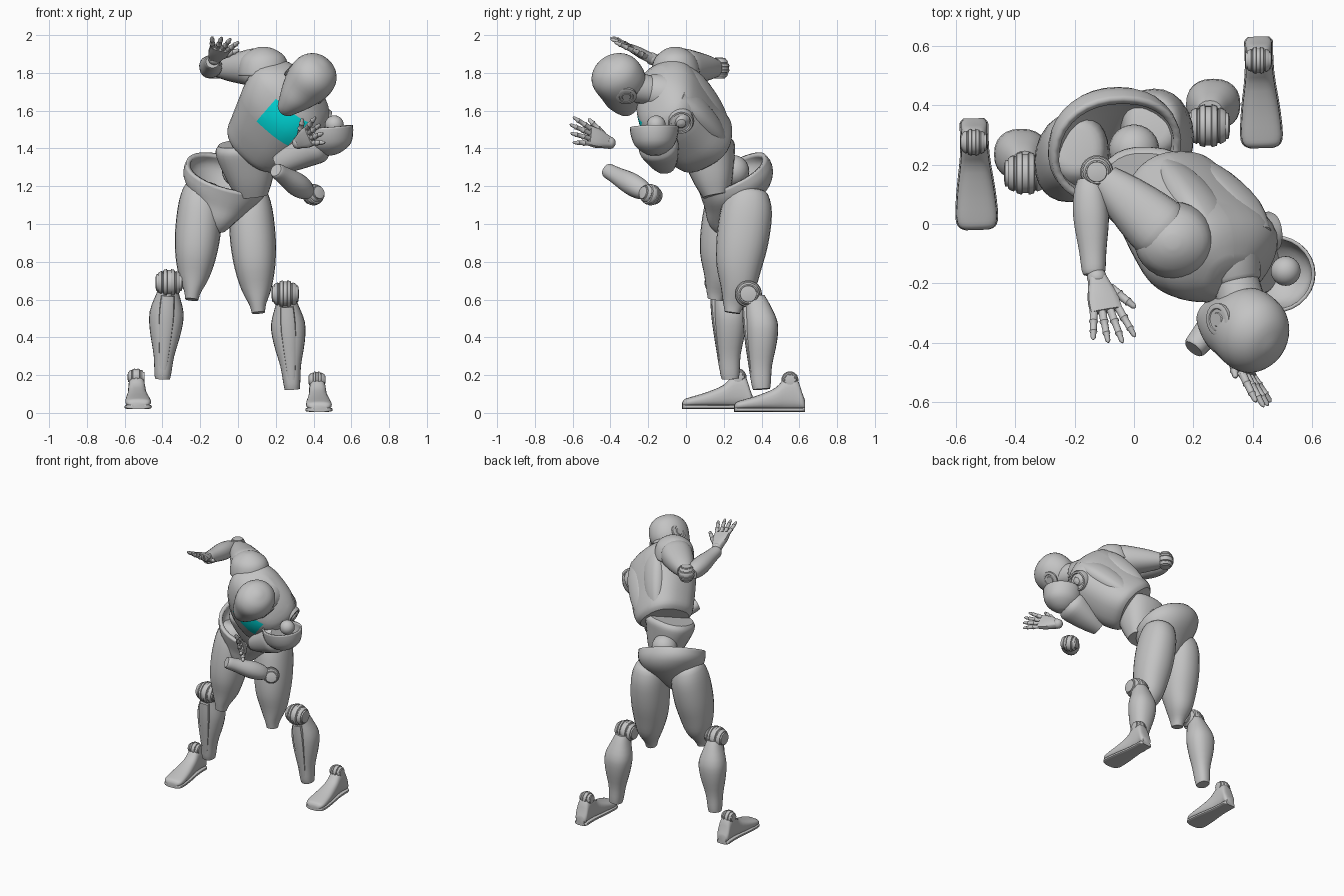
import bpy, bmesh, math
from mathutils import Vector, Matrix

cube = bpy.data.objects.get("Cube")
if cube:
    bpy.data.objects.remove(cube, do_unlink=True)


def material(name, colour):
    m = bpy.data.materials.new(name)
    m.use_nodes = True
    m.diffuse_color = colour
    bsdf = next(n for n in m.node_tree.nodes if n.type == 'BSDF_PRINCIPLED')
    bsdf.inputs["Base Color"].default_value = colour
    return m


GREY = material("shell grey", (0.55, 0.55, 0.55, 1))
CYAN = material("chest cyan", (0, 0.88, 0.88, 1))
X = Vector((1, 0, 0))


def frame(a, b, hint):
    """Matrix at a, z towards b, x near hint."""
    a = Vector(a)
    z = (Vector(b) - a).normalized()
    h = Vector(hint)
    x = (h - z * h.dot(z)).normalized()
    m = Matrix((x, z.cross(x), z)).transposed().to_4x4()
    m.translation = a
    return m


def spline(rows, steps):
    """Catmull-Rom resampling of section rows."""
    out = []
    for i in range(len(rows) - 1):
        p0, p1 = rows[max(i - 1, 0)], rows[i]
        p2, p3 = rows[i + 1], rows[min(i + 2, len(rows) - 1)]
        for k in range(steps):
            u = k / steps
            out.append([q1 + u * (q2 - q0) / 2 + u * u * (q0 - 2.5 * q1 + 2 * q2 - q3 / 2)
                        + u ** 3 * (1.5 * (q1 - q2) + (q3 - q0) / 2)
                        for q0, q1, q2, q3 in zip(p0, p1, p2, p3)])
    return out + [list(rows[-1])]


def loft(name, a, b, rows, hint=X, sides=24, power=2, steps=3, open_end=False, thick=0):
    """Rows: fraction along a-b, offset x, offset y, radius x, radius y."""
    length = (Vector(b) - Vector(a)).length
    bm = bmesh.new()
    rings = []
    for t, ox, oy, rx, ry in spline(rows, steps):
        ring = []
        for i in range(sides):
            ang = math.tau * i / sides
            c, s = math.cos(ang), math.sin(ang)
            ring.append(bm.verts.new((
                ox + rx * math.copysign(abs(c) ** (2 / power), c),
                oy + ry * math.copysign(abs(s) ** (2 / power), s), t * length)))
        rings.append(ring)
    for r0, r1 in zip(rings, rings[1:]):
        for i in range(sides):
            j = (i + 1) % sides
            bm.faces.new((r0[i], r0[j], r1[j], r1[i]))
    bm.faces.new(rings[0][::-1])
    if not open_end:
        bm.faces.new(rings[-1])
    me = bpy.data.meshes.new(name)
    bm.to_mesh(me)
    bm.free()
    me.materials.append(GREY)
    ob = bpy.data.objects.new(name, me)
    bpy.context.scene.collection.objects.link(ob)
    ob.matrix_world = frame(a, b, hint)
    if thick:
        mod = ob.modifiers.new("shell", 'SOLIDIFY')
        mod.thickness = thick
    me.shade_smooth()
    me.set_sharp_from_angle(angle=math.radians(35))
    return ob


def turned(name, loc, axis, r, profile):
    """Lathe a profile of (along, radius) factors about an axis."""
    v, p = Vector(axis).normalized() * r, Vector(loc)
    hint = Vector((0.3, 1, 0.2))
    rows = [(t, 0, 0, f * r, f * r) for t, f in profile]
    return loft(name, p, p + v, rows, hint, 24, steps=1)


BALL = [(-math.cos(math.pi * k / 12), max(math.sin(math.pi * k / 12), 0.02)) for k in range(13)]
HALF = [(-1, .3), (-.95, .6), (-.82, .62), (-.82, .7), (-.72, .78), (-.55, .85), (-.5, .8),
        (-.44, .8), (-.4, .93), (-.16, 1), (-.13, .92), (-.07, .92)]
JOINT = HALF + [(-t, f) for t, f in reversed(HALF)]
DISC = [(-.25, .8), (0, 1), (.2, 1), (.26, .85), (.26, .7), (.2, .65), (.2, .45), (.26, .4), (.26, .1)]

# Chest, with a cut cyan panel on its front
waist, spine = Vector((0, .2, 1.3)), Vector((.537, -.567, .627))
side = Vector((.68, .05, -.73))
chest = loft("chest", waist, waist + spine.normalized(), [
    (.16, 0, .01, .155, .15), (.19, .0, .01, .185, .172), (.26, 0, .005, .205, .182), (.35, -.01, 0, .22, .187),
    (.48, -.025, 0, .24, .19), (.58, -.035, .01, .235, .17), (.64, -.05, .01, .17, .13),
    (.68, -.06, .01, .08, .07)], side, 40, 2.5)
bm = bmesh.new()
bm.from_mesh(chest.data)
for co, no in (((-.08, 0, 0), X), ((.13, 0, 0), X), ((0, 0, .43), (0, 0, 1)), ((0, 0, .595), (0, 0, 1))):
    bmesh.ops.bisect_plane(bm, geom=bm.verts[:] + bm.edges[:] + bm.faces[:], plane_co=co, plane_no=no)
for f in bm.faces:
    c = f.calc_center_median()
    f.material_index = int(c.y < -.05 and -.08 < c.x < .13 and .43 < c.z < .595)
bm.to_mesh(chest.data)
bm.free()
chest.data.materials.append(CYAN)

# Raised back plates either side of the spine
for label, sx in (("left", 1), ("right", -1)):
    m = chest.matrix_world
    loft(label + "_back_plate", m @ Vector((sx * .07, .12, .19)), m @ Vector((sx * .1 - .035, .125, .6)), [
        (0, 0, 0, .04, .045), (.3, 0, 0, .075, .07), (.7, 0, 0, .085, .07), (1, 0, 0, .05, .035)],
        side, 20, 2.8)

# Shoulder socket, abdomen and waist ball
turned("left_shoulder_socket", (.44, -.03, 1.55), (.85, .1, -.4), .07,
       [(-.6, 1), (.3, 1), (.5, .9), (.5, .75), (.2, .7), (.3, .55), (.6, .35), (.7, .05)])
loft("abdomen", (.075, .16, 1.15), (.045, .11, 1.43), [
    (0, 0, 0, .085, .07), (.3, 0, 0, .12, .105), (.7, -.005, 0, .155, .135), (.9, 0, 0, .168, .145),
    (1, 0, 0, .15, .13)], (1, 0, -.2), 28, 2.4)
turned("waist_ball", (0, .25, 1.28), (0, 0, 1), .085, BALL)

# Pelvis bowl, its rim low at the front
p0 = Vector((-.13, .365, 1.03))
loft("pelvis", p0, p0 + Vector((.3, -.5, 1)).normalized(), [
    (.05, .03, -.14, .04, .06), (.1, .02, -.09, .085, .115), (.16, .01, -.025, .15, .165),
    (.22, 0, 0, .198, .182), (.275, 0, 0, .2, .175)],
    (1, 0, -.3), 32, 2.2, open_end=True, thick=-.025)

# Neck and head
loft("neck", (.32, -.1, 1.69), (.37, -.3, 1.73), [
    (0, 0, 0, .11, .1), (.45, 0, 0, .09, .085), (.5, 0, 0, .08, .075), (1, 0, 0, .085, .08)],
    side, 24, steps=1)
up, ear = Vector((.58, -.46, .67)).normalized(), Vector((.72, .05, -.68))
skull = Vector((.377, -.35, 1.757))
head = loft("head", skull, skull + up, [
    (-.215, 0, -.05, .025, .03), (-.2, 0, -.048, .045, .05), (-.16, 0, -.04, .065, .08),
    (-.1, 0, -.02, .095, .115), (-.03, 0, 0, .12, .135), (.04, 0, 0, .126, .138),
    (.09, 0, 0, .112, .122), (.13, 0, 0, .075, .08), (.15, 0, 0, .015, .015)], ear, 32)
for label, sx in (("left", 1), ("right", -1)):
    turned(label + "_ear", head.matrix_world @ Vector((sx * .11, .025, -.02)), ear * sx, .055, DISC)

# Thighs, knees and shins
THIGH = [(-.03, 0, 0, .05, .06), (0, 0, 0, .09, .10), (.15, 0, 0, .115, .135), (.4, 0, 0, .121, .138),
         (.62, 0, 0, .108, .12), (.8, 0, -.01, .08, .09), (.93, 0, 0, .045, .055), (1, 0, 0, .035, .04)]
SHIN = [(0, 0, 0, .045, .05), (.1, 0, -.01, .06, .065), (.3, 0, -.025, .09, .085), (.5, 0, -.02, .083, .08),
        (.75, 0, -.005, .055, .06), (.93, 0, 0, .045, .052), (1, 0, 0, .04, .045)]
LEGS = (("left", (.06, .335, 1.17), (.108, .245, .53), (.25, .33, .63), (.255, .365, .62), (.287, .4, .125)),
        ("right", (-.19, .255, 1.2), (-.245, .155, .6), (-.365, .17, .69), (-.368, .195, .68), (-.4, .235, .18)))
for label, hip, tip, knee, top, ankle in LEGS:
    loft(label + "_thigh", hip, tip, THIGH, X, 24, 2.2)
    turned(label + "_knee", knee, X, .072, JOINT)
    loft(label + "_shin", top, ankle, SHIN, X, 24, 2.3)
    ridge = Vector((0, -.065, 0))
    loft(label + "_shin_guard", Vector(top).lerp(Vector(ankle), .12) + ridge * .8,
         Vector(top).lerp(Vector(ankle), .9) + ridge * .6,
         [(0, 0, 0, .035, .02), (.35, 0, 0, .04, .026), (1, 0, 0, .02, .015)], X, 12, 3)

# Feet: toe, upper, heel, sole and ankle ball
SHOE = [(0, .035, .022), (.03, .058, .04), (.12, .068, .052), (.35, .062, .078), (.58, .05, .115),
        (.72, .045, .165), (.88, .044, .165), (.96, .044, .09), (1, .032, .05)]
for label, x, toe, floor in (("left", .43, .255, .005), ("right", -.527, -.02, .02)):
    a, b = (x, toe, floor + .012), (x - .012, toe + .375, floor + .012)
    loft(label + "_foot", a, b, [(t, 0, -h / 2, w, h / 2) for t, w, h in SHOE], X, 24, 2.6)
    loft(label + "_sole", a, b, [(t, 0, 0, w + .004, .012) for t, w, h in SHOE], X, 24, 4)
    turned(label + "_ankle", (x - .012, toe + .295, floor + .17), X, .045, JOINT)

# Arms: raised upper arm with a domed shoulder shell, elbow and forearm
UPPER = [(0, 0, 0, .075, .075), (.15, 0, 0, .105, .1), (.4, 0, 0, .1, .09), (.75, 0, 0, .078, .07),
         (1, 0, 0, .055, .05)]
FORE = [(0, 0, 0, .04, .042), (.15, 0, 0, .055, .055), (.4, 0, 0, .06, .058), (.75, 0, 0, .046, .045),
        (.95, 0, 0, .04, .04), (1, 0, 0, .034, .034)]
DOME = [(0, 0, 0, .02, .02), (.1, 0, 0, .06, .055), (.35, 0, 0, .105, .095), (.7, 0, 0, .12, .113),
        (1, 0, 0, .122, .118)]
ARMS = (("left", (.485, -.165, 1.375), (.475, -.168, 1.515), (.45, -.155, 1.44), (.21, -.11, 1.31),
         (.4, -.187, 1.155), (.5, -.7, .2), (.37, -.215, 1.17), (.2, -.42, 1.285), .035),
        ("right", (.13, -.06, 1.925), (.135, -.055, 1.79), (.13, -.055, 1.83), (-.1, .15, 1.825),
         (-.125, .175, 1.825), (0, 0, 1), (-.15, .15, 1.82), (-.135, -.17, 1.86), 0))
for label, crown, rim, shoulder, end, elbow, axis, top, wrist, shift in ARMS:
    loft(label + "_shoulder_shell", crown, rim, DOME, X, 28, open_end=True, thick=-.012)
    turned(label + "_shoulder_ball", Vector(rim) + Vector((shift, .01, .01)), X, .05, BALL)
    loft(label + "_upper_arm", shoulder, end, UPPER, (0, 1, 0), 24, 2.2)
    turned(label + "_elbow", elbow, axis, .056, JOINT)
    loft(label + "_forearm", top, wrist, FORE, X + Vector((0, 0, .2)), 20, 2.2)


# Hands
FINGER = [(0, .95), (.3, .9), (.36, 1.1), (.42, .85), (.66, .8), (.71, .95), (.76, .7), (.93, .6), (1, .2)]


def digit(name, m, base, tip, r):
    loft(name, m @ Vector(base), m @ Vector(tip), [(t, 0, 0, f * r, f * r) for t, f in FINGER],
         m.to_3x3() @ X, 10, steps=1)


def hand(label, wrist, towards, thumb):
    m = frame(wrist, Vector(wrist) + Vector(towards), thumb)
    loft(label + "_palm", wrist, m @ Vector((0, 0, .13)), [
        (0, 0, 0, .03, .026), (.2, 0, 0, .037, .026), (.6, 0, 0, .052, .024), (1, 0, 0, .056, .017)],
        thumb, 16, 3.5)
    turned(label + "_wrist", wrist, m.to_3x3() @ X, .033, BALL)
    for i, (name, length) in enumerate((("index", .115), ("middle", .13), ("ring", .12), ("little", .1))):
        x = .042 - .028 * i
        digit(f"{label}_{name}_finger", m, (x, 0, .122), (x * 1.7, 0, .128 + length), .0145)
    digit(label + "_thumb", m, (.035, 0, .045), (.098, .01, .14), .0165)


hand("left", (.32, -.405, 1.43), (.125, -.21, .075), (-.4, .1, .9))
hand("right", (-.125, -.18, 1.875), (.06, -.21, .105), (1, .1, -.2))
